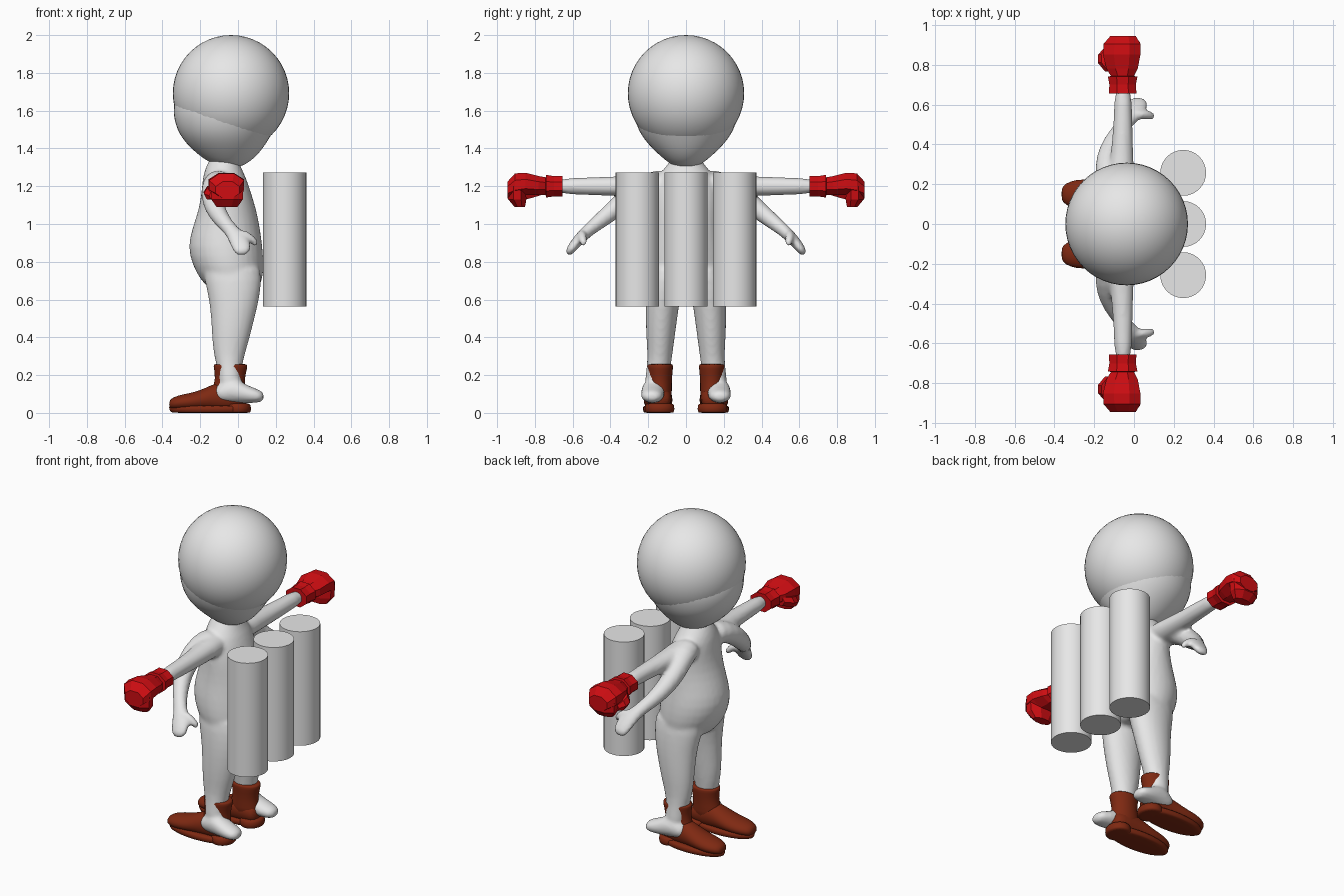
import bpy, bmesh, math
from mathutils import Vector


def material(name, rgb):
    m = bpy.data.materials.new(name)
    m.diffuse_color = (*rgb, 1)
    return m


WHITE = material("soft_white", (0.8, 0.8, 0.8))
RED = material("glove_red", (0.62, 0.004, 0.006))
BROWN = material("boot_brown", (0.21, 0.022, 0.006))
AXES = {"x": (Vector((0, 1, 0)), Vector((0, 0, 1))),
        "y": (Vector((1, 0, 0)), Vector((0, 0, 1))),
        "z": (Vector((1, 0, 0)), Vector((0, 1, 0)))}


def loft(name, rings, mat, axis=None, sides=16, subdiv=1, turn=0.0):
    """Skin elliptical rings (x, y, z, ra, rb); with no axis they follow the path."""
    bm = bmesh.new()
    pts = [Vector(r[:3]) for r in rings]
    loops = []
    for i, r in enumerate(rings):
        if axis:
            u, v = AXES[axis]
        else:
            t = (pts[min(i + 1, len(pts) - 1)] - pts[max(i - 1, 0)]).normalized()
            u = (Vector((1, 0, 0)) - t * t.x).normalized()
            v = t.cross(u)
        loop = []
        for k in range(sides):
            a = 2 * math.pi * k / sides + turn
            loop.append(bm.verts.new(pts[i] + u * r[3] * math.cos(a) + v * r[4] * math.sin(a)))
        loops.append(loop)
    for a, b in zip(loops, loops[1:]):
        for k in range(sides):
            n = (k + 1) % sides
            bm.faces.new((a[k], a[n], b[n], b[k]))
    bm.faces.new(loops[0])
    bm.faces.new(loops[-1])
    bmesh.ops.recalc_face_normals(bm, faces=bm.faces)
    me = bpy.data.meshes.new(name)
    bm.to_mesh(me)
    bm.free()
    me.materials.append(mat)
    ob = bpy.data.objects.new(name, me)
    bpy.context.collection.objects.link(ob)
    if subdiv:
        ob.modifiers.new("round", "SUBSURF").levels = subdiv
        ob.modifiers["round"].render_levels = subdiv
        me.shade_smooth()
    return ob


def span(z, x0, x1, ry, y=0.0):
    """Horizontal ring given by its front and back x."""
    return ((x0 + x1) / 2, y, z, (x1 - x0) / 2, ry)


# round head cap
bpy.ops.mesh.primitive_uv_sphere_add(segments=48, ring_count=24, radius=0.308,
                                     location=(-0.037, 0, 1.692))
cap = bpy.context.object
cap.name = "head_cap"
cap.data.materials.append(WHITE)
cap.data.shade_smooth()

# egg-shaped face below the cap
loft("face", [span(z, a, b, w) for z, a, b, w in (
    (1.30, -0.07, 0.0, 0.035), (1.315, -0.13, 0.04, 0.08), (1.35, -0.19, 0.09, 0.125),
    (1.40, -0.25, 0.133, 0.18), (1.45, -0.295, 0.165, 0.225), (1.50, -0.324, 0.195, 0.255),
    (1.56, -0.342, 0.225, 0.275), (1.62, -0.346, 0.245, 0.285), (1.70, -0.325, 0.25, 0.28),
    (1.80, -0.25, 0.20, 0.22))], WHITE, "z", 24)

# torso
body = [loft("torso", [span(z, a, b, w) for z, a, b, w in (
    (1.38, -0.13, 0.0, 0.06), (1.31, -0.17, 0.01, 0.10), (1.25, -0.19, 0.045, 0.16),
    (1.17, -0.195, 0.07, 0.185), (1.08, -0.21, 0.10, 0.185), (0.98, -0.245, 0.12, 0.19),
    (0.88, -0.272, 0.135, 0.205), (0.78, -0.245, 0.14, 0.21), (0.70, -0.20, 0.135, 0.20),
    (0.64, -0.14, 0.10, 0.15))], WHITE, "z")]

for s in (1, -1):
    side = "left" if s > 0 else "right"

    def put(part, rings, mat, *args, **kw):
        return loft(side + "_" + part, [(r[0], r[1] * s, *r[2:]) for r in rings], mat, *args, **kw)

    # leg and bare foot
    body.append(put("leg", [span(z, a, b, w, y) for z, a, b, w, y in (
        (0.82, -0.20, 0.12, 0.09, 0.10), (0.70, -0.18, 0.13, 0.098, 0.11),
        (0.60, -0.155, 0.115, 0.092, 0.122), (0.50, -0.145, 0.09, 0.085, 0.13),
        (0.40, -0.14, 0.065, 0.077, 0.135), (0.30, -0.13, 0.035, 0.066, 0.138),
        (0.22, -0.105, 0.015, 0.064, 0.147), (0.12, -0.11, 0.03, 0.064, 0.165))], WHITE, "z"))
    body.append(put("foot", [
        (-0.13, 0.165, 0.10, 0.03, 0.03), (-0.10, 0.167, 0.105, 0.055, 0.05),
        (-0.03, 0.172, 0.125, 0.064, 0.075), (0.04, 0.177, 0.10, 0.064, 0.05),
        (0.10, 0.18, 0.09, 0.062, 0.038), (0.14, 0.18, 0.085, 0.038, 0.025)], WHITE, "x"))
    # straight arm
    body.append(put("straight_arm", [
        (-0.08, 0.08, 1.21, 0.085, 0.07), (-0.07, 0.20, 1.205, 0.075, 0.062),
        (-0.06, 0.34, 1.20, 0.058, 0.053), (-0.055, 0.50, 1.20, 0.048, 0.048),
        (-0.055, 0.72, 1.20, 0.045, 0.043)], WHITE))
    # hanging arm, hand and thumb
    body.append(put("hanging_arm", [
        (-0.09, 0.08, 1.23, 0.08, 0.07), (-0.115, 0.20, 1.215, 0.075, 0.065),
        (-0.135, 0.29, 1.155, 0.065, 0.06), (-0.125, 0.37, 1.085, 0.055, 0.052),
        (-0.085, 0.45, 1.02, 0.045, 0.043), (-0.035, 0.52, 0.965, 0.036, 0.034),
        (0.0, 0.56, 0.925, 0.055, 0.032), (0.02, 0.60, 0.88, 0.055, 0.026),
        (0.025, 0.63, 0.835, 0.04, 0.02)], WHITE))
    body.append(put("thumb", [
        (-0.02, 0.55, 0.95, 0.03, 0.025), (0.05, 0.55, 0.94, 0.026, 0.024),
        (0.085, 0.545, 0.91, 0.022, 0.022), (0.10, 0.54, 0.885, 0.016, 0.016)], WHITE, sides=10))

    # faceted boxing glove
    t = math.pi / 8
    put("glove_cuff", [(-0.057, 0.655, 1.20, 0.075, 0.06), (-0.057, 0.70, 1.20, 0.072, 0.058),
                       (-0.057, 0.74, 1.20, 0.08, 0.065), (-0.057, 0.745, 1.20, 0.05, 0.04)],
        RED, "y", 8, 0, t)
    put("glove_fist", [(-0.057, 0.73, 1.20, 0.055, 0.048), (-0.06, 0.78, 1.203, 0.085, 0.055),
                       (-0.062, 0.85, 1.212, 0.102, 0.064), (-0.06, 0.905, 1.205, 0.10, 0.068),
                       (-0.055, 0.945, 1.18, 0.068, 0.048)], RED, "y", 8, 0, t)
    put("glove_fingers", [(-0.058, 0.895, 1.20, 0.095, 0.05), (-0.058, 0.893, 1.13, 0.09, 0.052),
                          (-0.058, 0.88, 1.09, 0.06, 0.03)], RED, "z", 8, 0, t)
    put("glove_thumb", [(-0.11, 0.765, 1.18, 0.035, 0.03), (-0.145, 0.81, 1.17, 0.037, 0.035),
                        (-0.148, 0.85, 1.16, 0.033, 0.035), (-0.135, 0.88, 1.15, 0.018, 0.02)],
        RED, "y", 6, 0)

    # boot shaft, upper and sole
    put("boot_shaft", [span(z, a, b, w, y) for z, a, b, w, y in (
        (0.258, -0.11, 0.03, 0.055, 0.137), (0.258, -0.133, 0.052, 0.070, 0.137),
        (0.24, -0.13, 0.052, 0.070, 0.137), (0.18, -0.12, 0.035, 0.062, 0.136),
        (0.12, -0.14, 0.04, 0.064, 0.138), (0.05, -0.15, 0.06, 0.068, 0.14))], BROWN, "z")
    put("boot_upper", [
        (-0.365, 0.15, 0.045, 0.03, 0.02), (-0.345, 0.15, 0.05, 0.055, 0.034),
        (-0.29, 0.15, 0.056, 0.076, 0.044), (-0.22, 0.147, 0.062, 0.078, 0.05),
        (-0.15, 0.143, 0.078, 0.072, 0.066), (-0.09, 0.14, 0.085, 0.066, 0.085),
        (0.0, 0.14, 0.08, 0.066, 0.07), (0.05, 0.14, 0.07, 0.05, 0.045)], BROWN, "x")
    put("boot_sole", [(-0.15, 0.146, 0.0, 0.19, 0.07), (-0.15, 0.146, 0.002, 0.212, 0.082),
                      (-0.15, 0.146, 0.035, 0.222, 0.084), (-0.15, 0.146, 0.04, 0.20, 0.07)],
        BROWN, "z", 24)
    put("boot_heel", [(0.0, 0.14, 0.0, 0.06, 0.07), (0.0, 0.14, 0.003, 0.07, 0.08),
                      (0.0, 0.14, 0.045, 0.07, 0.08), (0.0, 0.14, 0.052, 0.055, 0.065)],
        BROWN, "z", 20)

# fuse torso, limbs and feet into one smooth skin
bpy.ops.object.select_all(action="DESELECT")
for ob in body:
    ob.select_set(True)
bpy.context.view_layer.objects.active = body[0]
bpy.ops.object.convert(target="MESH")
bpy.ops.object.join()
skin = bpy.context.object
skin.name = "body"
remesh = skin.modifiers.new("fuse", "REMESH")
remesh.mode = "VOXEL"
remesh.voxel_size = 0.012
remesh.use_smooth_shade = True
soft = skin.modifiers.new("soften", "SMOOTH")
soft.factor = 0.5
soft.iterations = 4

# three upright tanks behind the body
for i, y in enumerate((-0.257, 0, 0.257)):
    bpy.ops.mesh.primitive_cylinder_add(vertices=32, radius=0.115, depth=0.71,
                                        location=(0.247, y, 0.917))
    tank = bpy.context.object
    tank.name = "tank_%d" % (i + 1)
    tank.data.materials.append(WHITE)
    bpy.ops.object.shade_smooth_by_angle(angle=math.radians(30))
